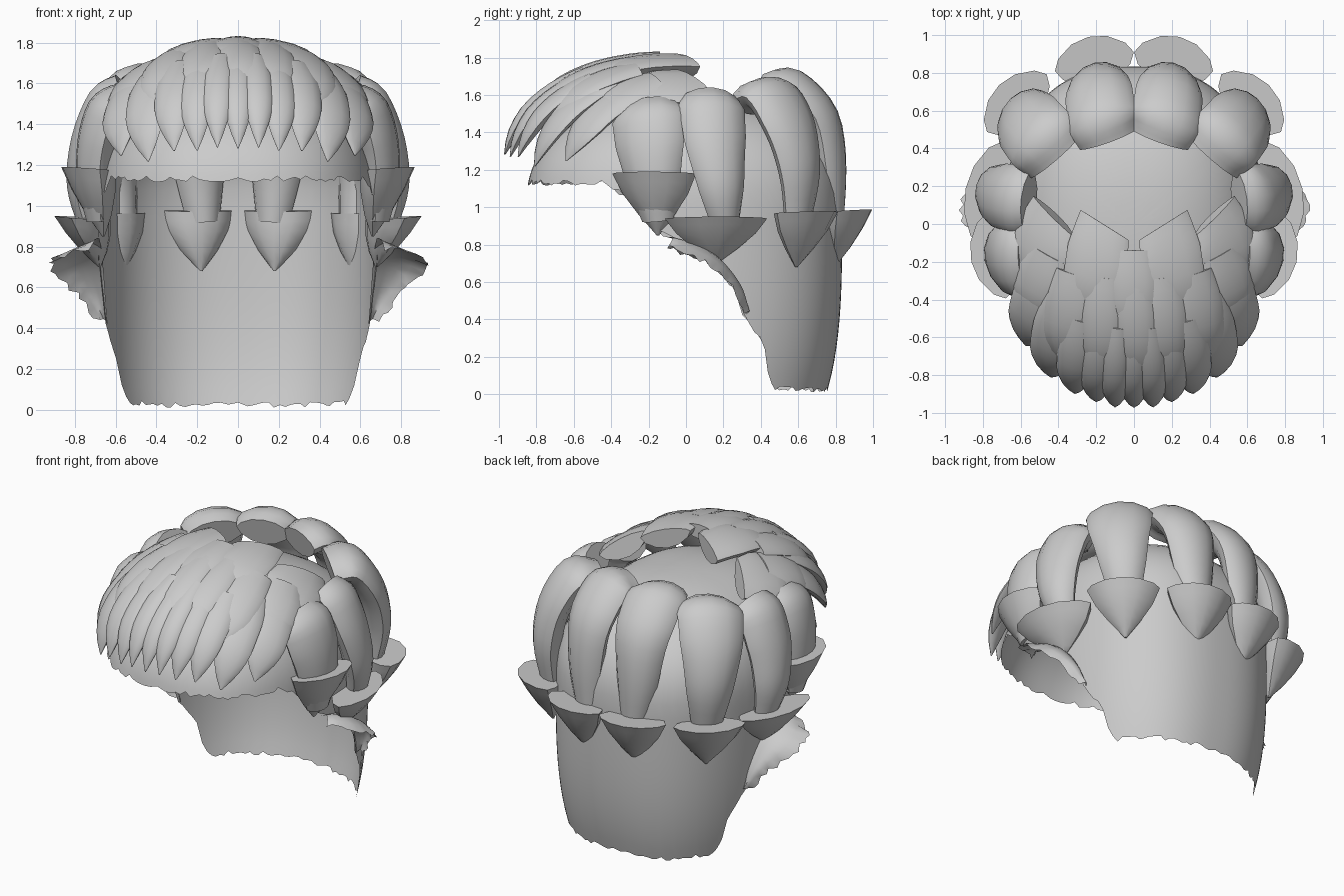
import bpy, bmesh, math, random
from mathutils import Vector as V

if "Cube" in bpy.data.objects:
    bpy.data.objects.remove(bpy.data.objects["Cube"])

random.seed(4)


def finish(name, bm, angle=38):
    bmesh.ops.remove_doubles(bm, verts=bm.verts, dist=0.0005)
    bmesh.ops.recalc_face_normals(bm, faces=bm.faces)
    me = bpy.data.meshes.new(name)
    bm.to_mesh(me)
    bm.free()
    ob = bpy.data.objects.new(name, me)
    bpy.context.collection.objects.link(ob)
    bpy.ops.object.select_all(action='DESELECT')
    ob.select_set(True)
    bpy.context.view_layer.objects.active = ob
    bpy.ops.object.shade_smooth_by_angle(angle=math.radians(angle))
    return ob


def interp(table, x):
    for (a, fa), (b, fb) in zip(table, table[1:]):
        if x <= b:
            return fa + (fb - fa) * max(0, (x - a) / (b - a))
    return table[-1][1]


def smooth_path(pts, steps=4):
    """Catmull-Rom through the control points."""
    p = [V(q) for q in pts]
    p = [2 * p[0] - p[1]] + p + [2 * p[-1] - p[-2]]
    out = []
    for i in range(1, len(p) - 2):
        a, b, c, d = p[i - 1:i + 3]
        for k in range(steps):
            t = k / steps
            out.append(0.5 * (2 * b + (c - a) * t + (2 * a - 5 * b + 4 * c - d) * t * t
                              + (3 * b - a - 3 * c + d) * t ** 3))
    return out + [p[-2]]


def lock(name, path, width, outer, inner, taper, thick, level=False, skew=0):
    """Lens-shaped lock of hair swept along a path, tapering towards its end."""
    bm, rings, n = bmesh.new(), [], len(path)
    us = [-1, -0.85, -0.45, 0, 0.45, 0.85, 1]
    for i, p in enumerate(path):
        t = i / (n - 1)
        T = (path[min(i + 1, n - 1)] - path[max(i - 1, 0)]).normalized()
        if level:
            N = V((p.x, p.y, 0.06)).normalized()
            S = V((0, 0, 1)).cross(N).normalized()
        else:
            N = p - V((0, 0, 0.9))
            N = (N - T * N.dot(T)).normalized()
            S = T.cross(N)
        w, h = width / 2 * interp(taper, t), interp(thick, t)
        sec = [(u, outer * h * (1 - u * u) ** 0.65) for u in us]
        sec += [(u, -inner * h * (1 - u * u) ** 0.65) for u in us[-2:0:-1]]
        rings.append([bm.verts.new(p + S * (u * w) + N * v + T * (skew * u * (1 - t)))
                      for u, v in sec])
    for a, b in zip(rings, rings[1:]):
        for j in range(len(a)):
            k = (j + 1) % len(a)
            bm.faces.new((a[j], a[k], b[k], b[j]))
    bm.faces.new(rings[0])
    bm.faces.new(rings[-1][::-1])
    return finish(name, bm)


# scalp cap: open dome with a stepped, ragged hairline
hairline = [(-0.9, 1.13), (-0.42, 1.13), (-0.3, 1.03), (-0.15, 0.87), (0.0, 0.80), (0.2, 0.66),
            (0.29, 0.52), (0.31, 0.41), (0.43, 0.28), (0.47, 0.12), (0.52, 0.03), (0.9, 0.02)]
bm, cols, NT, NS, e = bmesh.new(), [], 144, 26, 2 / 2.3
for i in range(NT):
    th = 2 * math.pi * i / NT
    c, s = math.cos(th), math.sin(th)
    cx = math.copysign(abs(c) ** 0.82, c) * 0.685
    cy = math.copysign(abs(s) ** 0.82, s) * 0.845
    zb = interp(hairline, cy - 0.01) + random.uniform(-0.014, 0.016)
    G = math.acos(((zb - 1) / 0.6) ** (1 / e)) if zb >= 1 else math.pi / 2 + (1 - zb) / 0.6
    col = []
    for j in range(NS + 1):
        g = G * j / NS
        if g < math.pi / 2:
            z, r = 1 + 0.6 * math.cos(g) ** e, math.sin(g) ** e
        else:
            z = 1 - (g - math.pi / 2) * 0.6
            r = 1 - 0.1 * (1 - z) ** 3.5
        col.append(bm.verts.new((cx * r, cy * r - 0.01, z)))
    cols.append(col)
for i in range(NT):
    a, b = cols[i], cols[(i + 1) % NT]
    for j in range(NS):
        bm.faces.new((a[j], b[j], b[j + 1], a[j + 1]))
finish("scalp_cap", bm, 60)

# flared flap behind each ear
rim_in = smooth_path([(.68, -.1, .84), (.67, .08, .79), (.66, .2, .69), (.65, .28, .55), (.64, .31, .42)], 5)
rim_out = smooth_path([(.72, -.1, .79), (.89, -.01, .75), (.91, .13, .69), (.79, .25, .57), (.68, .31, .43)], 5)
for sx, side in ((1, "right"), (-1, "left")):
    bm, rows = bmesh.new(), []
    for a, b in zip(rim_in, rim_out):
        row = []
        for k in range(5):
            t = k / 4
            p = a.lerp(b, t) + V((0, 0.03, 0.02)) * math.sin(math.pi * t)
            if k == 4:
                p += V((random.uniform(-.015, .015), 0, random.uniform(-.015, .015)))
            row.append(bm.verts.new((p.x * sx, p.y, p.z)))
        rows.append(row)
    for a, b in zip(rows, rows[1:]):
        for k in range(4):
            bm.faces.new((a[k], a[k + 1], b[k + 1], b[k]))
    finish("ear_flap_" + side, bm, 60)

# long locks round the sides and back: path, width
long_locks = [
    ([(.13, .45, 1.64), (.17, .57, 1.65), (.19, .73, 1.48), (.19, .78, 1.2), (.17, .79, .92)], .39),
    ([(.41, .36, 1.59), (.50, .46, 1.60), (.58, .56, 1.42), (.60, .61, 1.18), (.57, .60, .92)], .42),
    ([(.56, .13, 1.57), (.65, .14, 1.51), (.73, .16, 1.32), (.76, .19, 1.1), (.73, .21, .91)], .37),
    ([(.57, -.2, 1.52), (.65, -.2, 1.46), (.70, -.19, 1.3), (.71, -.17, 1.1), (.69, -.15, .93)], .41),
]
long_taper = [(0, .85), (.2, .97), (.45, .92), (.75, .68), (1, .42)]
long_thick = [(0, .9), (.25, 1), (.7, .9), (1, .6)]

# short pointed tufts below them: top centre, tip, width
tufts = [((.21, .86, .98), (.18, .79, .68), .43), ((.62, .64, .97), (.56, .59, .68), .44),
         ((.76, .16, .94), (.68, .16, .70), .56), ((.73, -.17, 1.18), (.66, -.15, .85), .46)]
tuft_taper = [(0, 1), (.33, .78), (.66, .44), (1, .03)]
tuft_thick = [(0, 1), (.33, .8), (.66, .5), (1, .05)]

# fringe locks: start x,y, end x,y, width, lift off the dome
fringe = [
    # front row
    ((0, -.55), (0, -.97), .15, 0), ((.08, -.54), (.10, -.96), .15, .01),
    ((.17, -.53), (.20, -.94), .17, 0), ((.28, -.50), (.31, -.89), .19, .01),
    ((.38, -.40), (.44, -.81), .23, 0), ((.48, -.28), (.57, -.64), .25, .005),
    ((.53, -.08), (.645, -.36), .26, 0),
    # middle row
    ((0, -.28), (.03, -.84), .22, .025), ((.15, -.28), (.17, -.82), .23, .02),
    ((.30, -.26), (.36, -.74), .26, .025), ((.44, -.16), (.54, -.52), .28, .02),
    # crown row
    ((0, -.14), (0, -.64), .26, .03), ((.15, -.01), (.24, -.54), .34, .035),
    ((.42, .04), (.53, -.36), .36, .025),
]
fr_taper = [(0, .85), (.3, 1), (.65, .95), (.85, .6), (1, .04)]
fr_thick = [(0, 1), (.6, .9), (.85, .6), (1, .08)]
mid, rad = V((0, -.15, 1.2)), V((.72, .85, .58))


def on_dome(xy):
    x, y = xy[0] / rad.x, (xy[1] - mid.y) / rad.y
    return V((x, y, math.sqrt(max(0.02, 1 - x * x - y * y)))).normalized()


for sx, side in ((1, "right"), (-1, "left")):
    for i, (pts, w) in enumerate(long_locks):
        path = [V((p.x * sx, p.y, p.z)) for p in smooth_path(pts)]
        lock(f"long_lock_{side}_{i}", path, w, .09, .11, long_taper, long_thick)
    for i, (a, b, w) in enumerate(tufts):
        a, b = V((a[0] * sx, *a[1:])), V((b[0] * sx, *b[1:]))
        path = [a.lerp(b, k / 6) for k in range(7)]
        lock(f"pointed_tuft_{side}_{i}", path, w, .135, .13, tuft_taper, tuft_thick, level=True)
    for i, (a, b, w, lift) in enumerate(fringe):
        if sx < 0 and a[0] == 0:
            continue
        da, db, path = on_dome(a), on_dome(b), []
        for k in range(11):
            t = k / 10
            d = da.lerp(db, t).normalized() * (1 + lift)
            p = mid + V((d.x * rad.x, d.y * rad.y, d.z * rad.z - .07 * t ** 4))
            path.append(V((p.x * sx, p.y, p.z)))
        crown = i >= len(fringe) - 2
        lock(f"fringe_lock_{side}_{i}", path, w, .035, .09 if crown else .06,
             fr_taper, fr_thick, skew=sx * .05 if crown else 0)
